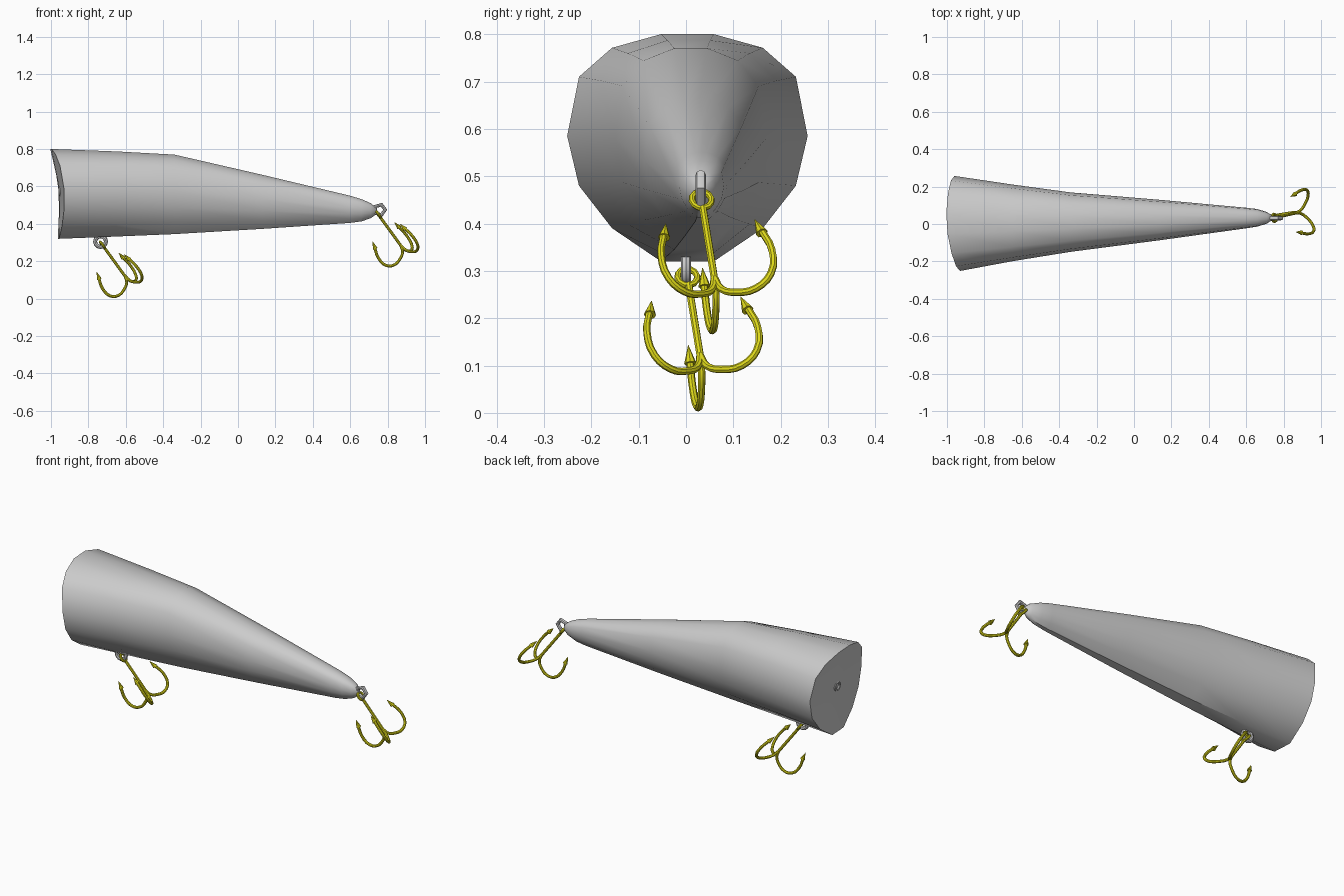
import bpy, bmesh, math
from mathutils import Vector, Matrix

if "Cube" in bpy.data.objects:
    bpy.data.objects.remove(bpy.data.objects["Cube"])

yellow = bpy.data.materials.new("yellow_metal")
yellow.diffuse_color = (0.72, 0.68, 0.01, 1)
yellow.use_nodes = True
yellow.node_tree.nodes["Principled BSDF"].inputs["Base Color"].default_value = yellow.diffuse_color


def smooth(ob, angle=40):
    bpy.ops.object.select_all(action='DESELECT')
    ob.select_set(True)
    bpy.context.view_layer.objects.active = ob
    bpy.ops.object.shade_smooth_by_angle(angle=math.radians(angle))


def ring(name, center, axis, major, minor, segs, mat=None):
    rot = Vector((0, 0, 1)).rotation_difference(Vector(axis)).to_euler()
    bpy.ops.mesh.primitive_torus_add(location=center, rotation=rot, major_radius=major,
                                     minor_radius=minor, major_segments=segs, minor_segments=8)
    ob = bpy.context.object
    ob.name = name
    if mat:
        ob.data.materials.append(mat)
    smooth(ob)
    return ob


# Body: one half section as (half width, height fraction, mouth rim x)
half = [(.22, 0, -.96), (.627, .146, -.95), (.902, .333, -.943), (1, .552, -.945),
        (.902, .8125, -.965), (.627, .94, -.985), (.22, 1, -1.0)]
section = half + [(-w, h, x) for w, h, x in reversed(half)]
# Stations along the body: x, y centre, half width, bottom z, top z
stations = [(None, .003, .254, .32, .80), (-.65, .006, .205, .332, .787),
            (-.34, .010, .159, .345, .77), (.13, .021, .109, .373, .662),
            (.6, .032, .055, .405, .55), (.66, .033, .047, .413, .532),
            (.71, .033, .031, .43, .51), (.735, .033, .015, .448, .49)]
bm = bmesh.new()
rings = []
for x, yc, w, zb, zt in stations:
    loop = []
    for u, h, rim in section:
        y = yc + w * u
        px = rim - .06 * y if x is None else x
        loop.append(bm.verts.new((px, y, zb + h * (zt - zb))))
    rings.append(loop)
n = len(section)
for a, b in zip(rings, rings[1:]):
    for i in range(n):
        j = (i + 1) % n
        bm.faces.new((a[i], a[j], b[j], b[i]))
# Shallow mouth cap and tail tip
for loop, c in ((rings[0], (-.952, 0, .575)), (rings[-1], (.745, .033, .468))):
    v = bm.verts.new(c)
    for i in range(n):
        bm.faces.new((v, loop[i], loop[(i + 1) % n]))
bmesh.ops.recalc_face_normals(bm, faces=bm.faces)
me = bpy.data.meshes.new("lure_body")
bm.to_mesh(me)
bm.free()
body = bpy.data.objects.new("lure_body", me)
bpy.context.collection.objects.link(body)
smooth(body)

# Grey eyelets
ring("mouth_eyelet", (-.952, 0, .575), (1, 0, 0), .021, .008, 12)
ring("belly_eyelet", (-.735, 0, .305), (0, 1, 0), .029, .011, 12)
ring("tail_eyelet", (.758, .031, .475), (0, 1, 0), .029, .011, 5)

# Treble hook directions: shank, first arm, sideways
d = Vector((.58, .13, -.80)).normalized()
e = Vector((-.8, -.1, -.59))
e = (e - d * e.dot(d)).normalized()
arm = [(.205, 0), (.24, .012), (.262, .045), (.27, .088), (.247, .126), (.19, .137), (.135, .122)]


def treble_hook(name, origin):
    origin = Vector(origin)
    cu = bpy.data.curves.new(name, 'CURVE')
    cu.dimensions = '3D'
    cu.bevel_depth = .008
    cu.bevel_resolution = 2
    cu.resolution_u = 3
    cu.use_fill_caps = True

    def tube(points):
        sp = cu.splines.new('BEZIER')
        sp.bezier_points.add(len(points) - 1)
        for bp, p in zip(sp.bezier_points, points):
            bp.co = p
            bp.handle_left_type = bp.handle_right_type = 'AUTO'

    tube([origin + d * .018, origin + d * .23])
    dirs = [Matrix.Rotation(math.radians(120 * k), 3, d) @ e for k in range(3)]
    for r in dirs:
        tube([origin + d * s + r * t for s, t in arm])
    ob = bpy.data.objects.new(name, cu)
    bpy.context.collection.objects.link(ob)
    bpy.ops.object.select_all(action='DESELECT')
    ob.select_set(True)
    bpy.context.view_layer.objects.active = ob
    bpy.ops.object.convert(target='MESH')
    ob = bpy.context.object
    # Barbed points
    bm = bmesh.new()
    bm.from_mesh(ob.data)
    for r in dirs:
        base = origin + d * .138 + r * .121
        tip = origin + d * .098 + r * .110
        q = Vector((0, 0, 1)).rotation_difference(tip - base)
        m = Matrix.Translation((base + tip) / 2) @ q.to_matrix().to_4x4()
        bmesh.ops.create_cone(bm, cap_ends=True, segments=8, radius1=.013, radius2=.0005,
                              depth=(tip - base).length, matrix=m)
    bm.to_mesh(ob.data)
    bm.free()
    ob.data.materials.clear()
    ob.data.materials.append(yellow)
    smooth(ob)
    ring(name + "_eye", origin, e, .021, .007, 12, yellow)


treble_hook("belly_hook", (-.725, .003, .287))
treble_hook("tail_hook", (.75, .033, .450))
